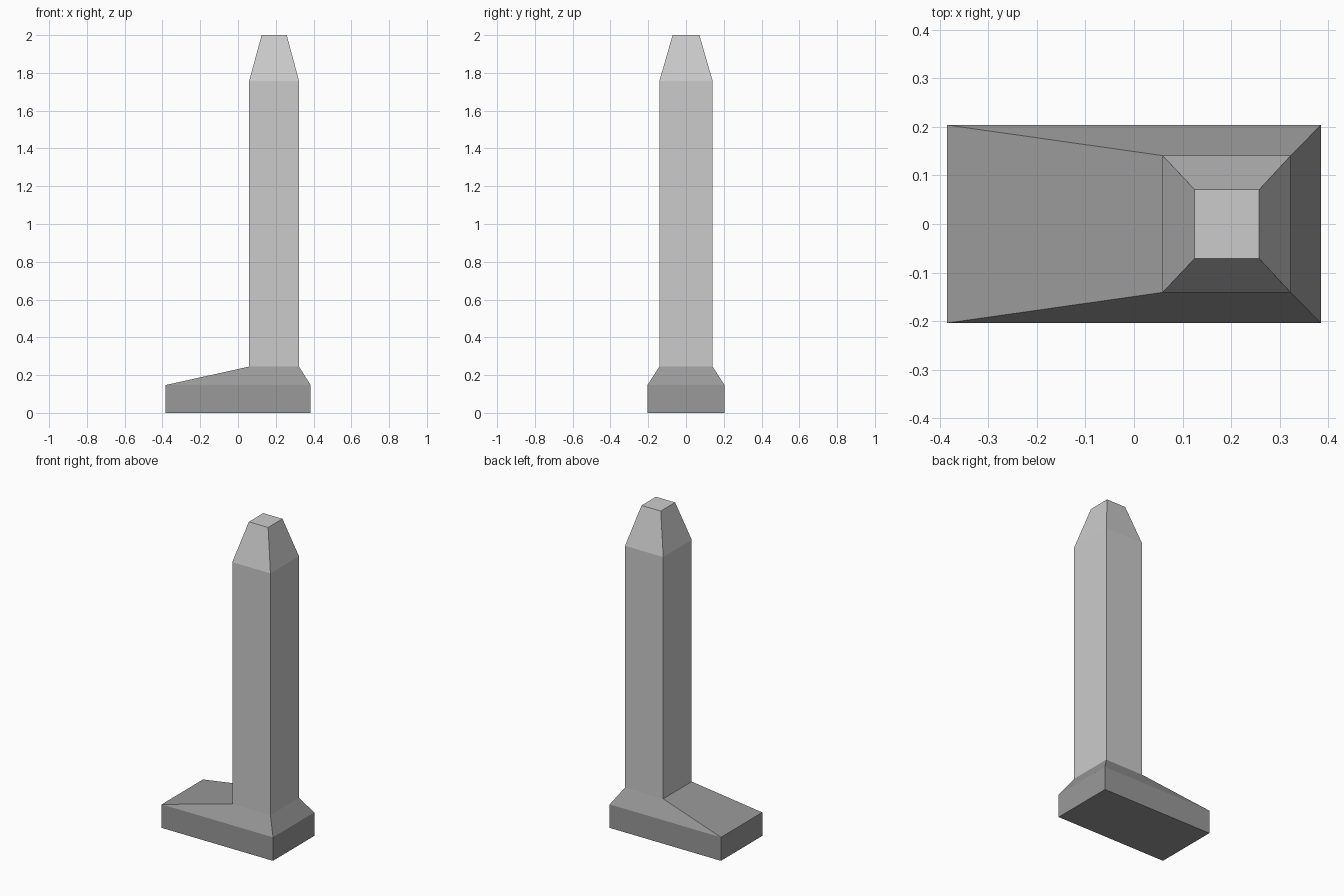
import bpy, bmesh

if "Cube" in bpy.data.objects:
    bpy.data.objects.remove(bpy.data.objects["Cube"])


def loft(name, sections, shade):
    """Closed solid through rectangles given as (z, x_min, x_max, half_depth)."""
    bm = bmesh.new()
    rings = [[bm.verts.new((x, y, z)) for x, y in
              ((x0, -d), (x1, -d), (x1, d), (x0, d))]
             for z, x0, x1, d in sections]
    for low, high in zip(rings, rings[1:]):
        for i in range(4):
            j = (i + 1) % 4
            bm.faces.new((low[i], low[j], high[j], high[i]))
    bm.faces.new(rings[0][::-1])
    bm.faces.new(rings[-1])
    mesh = bpy.data.meshes.new(name)
    bm.to_mesh(mesh)
    bm.free()
    mat = bpy.data.materials.new(name + "_grey")
    mat.diffuse_color = (shade, shade, shade, 1)
    mat.use_nodes = True
    mat.node_tree.nodes["Principled BSDF"].inputs["Base Color"].default_value = mat.diffuse_color
    mesh.materials.append(mat)
    obj = bpy.data.objects.new(name, mesh)
    bpy.context.collection.objects.link(obj)
    return obj


# Dark plinth: rectangular footing sloping up to the foot of the column
loft("base", [(0, -0.385, 0.385, 0.204),
              (0.147, -0.385, 0.385, 0.204),
              (0.245, 0.059, 0.323, 0.141)], 0.32)

# Light square column with a tapered, flat-topped head
loft("column", [(0.245, 0.059, 0.323, 0.141),
                (1.757, 0.059, 0.323, 0.141),
                (2.0, 0.125, 0.258, 0.071)], 0.8)
